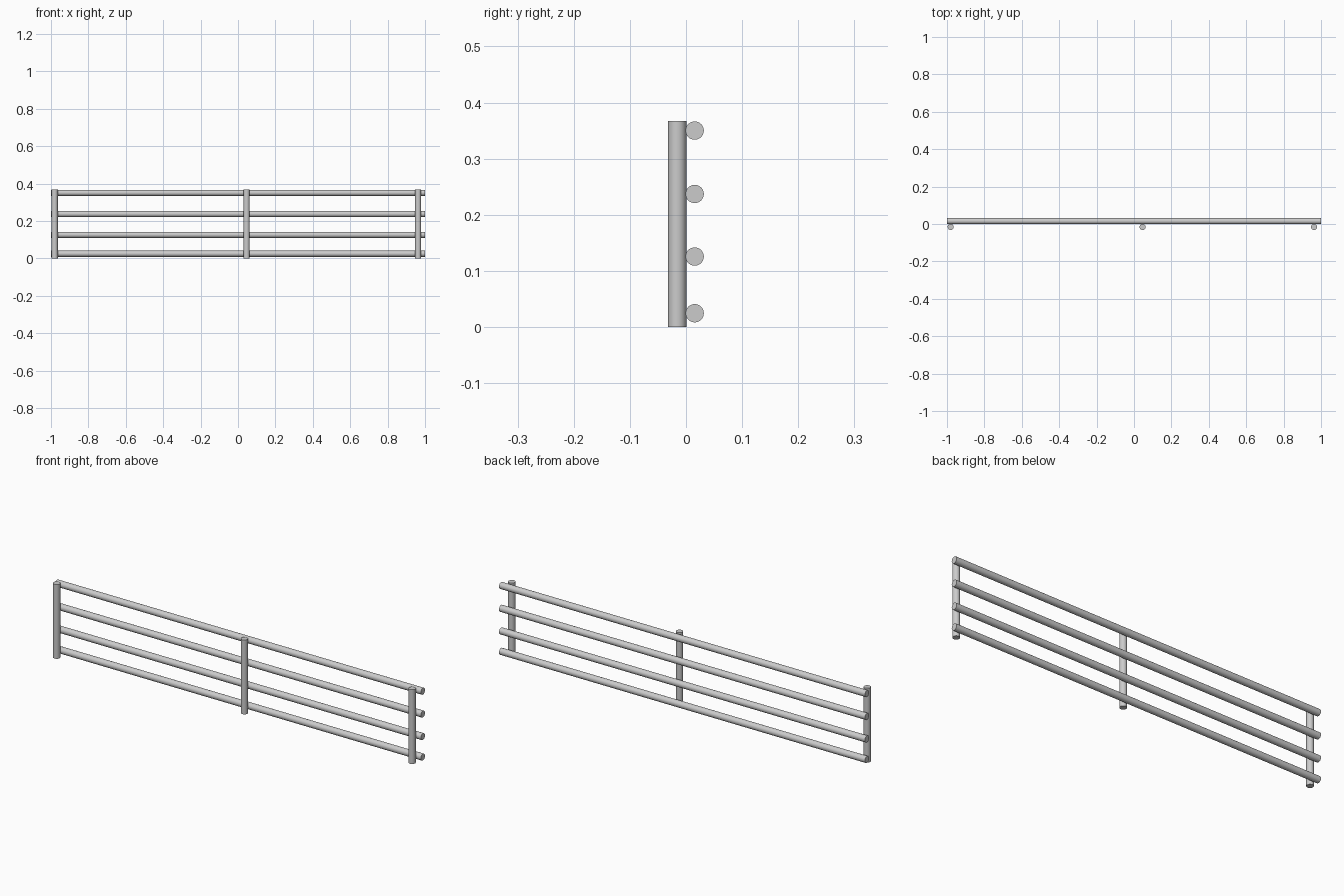
import bpy
from math import pi

if "Cube" in bpy.data.objects:
    bpy.data.objects.remove(bpy.data.objects["Cube"])

R = 0.0163       # tube radius
HEIGHT = 0.367   # post height


def tube(name, length, location, rotation=(0, 0, 0)):
    bpy.ops.mesh.primitive_cylinder_add(vertices=32, radius=R, depth=length,
                                        location=location, rotation=rotation)
    obj = bpy.context.object
    obj.name = name
    bpy.ops.object.transform_apply(location=False, rotation=True, scale=True)
    bpy.ops.object.shade_smooth_by_angle()
    return obj


# Horizontal rails along the back
for i, z in enumerate((0.0245, 0.1255, 0.237, 0.35)):
    tube(f"rail_{i + 1}", 2.0, (0, 0.0155, z), (0, pi / 2, 0))

# Upright posts along the front
for name, x in (("left_post", -0.98), ("middle_post", 0.046), ("right_post", 0.963)):
    tube(name, HEIGHT, (x, -0.0157, HEIGHT / 2))
